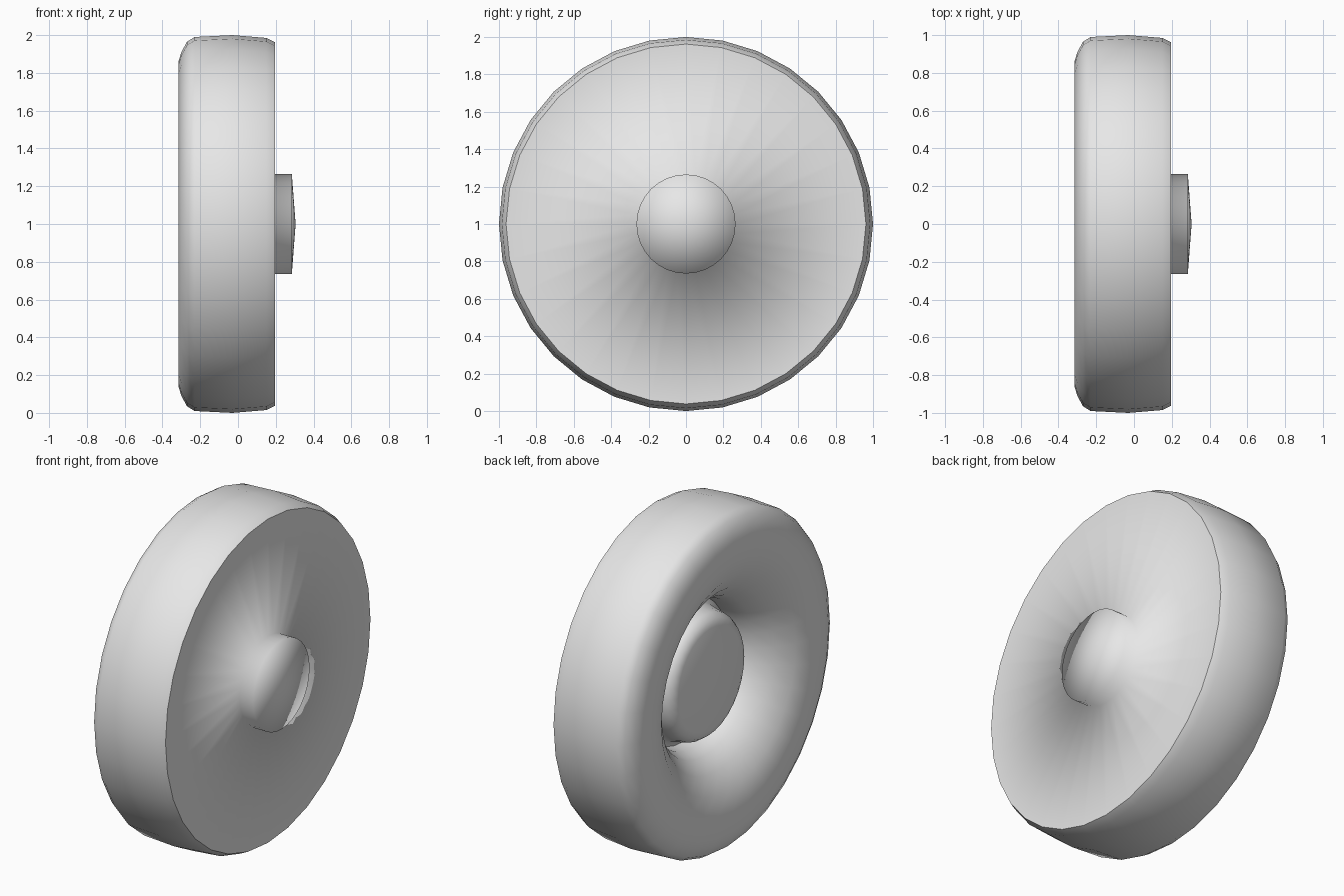
import bpy, bmesh, math

cube = bpy.data.objects.get("Cube")
if cube:
    bpy.data.objects.remove(cube, do_unlink=True)

SIDES = 32

grey = bpy.data.materials.new("light_grey")
grey.use_nodes = True
colour = (0.8, 0.8, 0.8, 1)
grey.diffuse_color = colour
grey.node_tree.nodes["Principled BSDF"].inputs["Base Color"].default_value = colour


def lathe(name, profile):
    """Turn a profile of (x, radius) points around the axle, which runs along x."""
    bm = bmesh.new()
    rings = []
    for x, r in profile:
        if r == 0:
            rings.append([bm.verts.new((x, 0, 0))] * SIDES)
        else:
            angles = [2 * math.pi * i / SIDES for i in range(SIDES)]
            rings.append([bm.verts.new((x, r * math.sin(a), r * math.cos(a))) for a in angles])
    for a, b in zip(rings, rings[1:]):
        for i in range(SIDES):
            j = (i + 1) % SIDES
            corners = list(dict.fromkeys((a[i], a[j], b[j], b[i])))
            bm.faces.new(corners).smooth = True
    bmesh.ops.recalc_face_normals(bm, faces=bm.faces)
    mesh = bpy.data.meshes.new(name)
    bm.to_mesh(mesh)
    bm.free()
    mesh.materials.append(grey)
    obj = bpy.data.objects.new(name, mesh)
    obj.location.z = 1
    bpy.context.collection.objects.link(obj)
    return obj


# Tyre: rounded tread, bulging sidewall and the bowl around the hub
lathe("tyre", [
    (0.197, 0.962), (0.15, 0.985), (-0.03, 1.0), (-0.23, 0.99), (-0.27, 0.965),
    (-0.3, 0.91), (-0.315, 0.86), (-0.315, 0.74), (-0.28, 0.63), (-0.21, 0.53),
    (-0.13, 0.46), (-0.06, 0.43), (0.02, 0.42)])

# Inner hub: rounded plug sunk inside the bowl
lathe("sunken_hub", [
    (0.02, 0.42), (0.0, 0.39), (-0.06, 0.375), (-0.11, 0.365), (-0.145, 0.34),
    (-0.16, 0.3), (-0.16, 0)])

# Flat side plate with a stubby axle boss, shaded as one smooth surface
lathe("side_plate_and_boss", [
    (0.197, 0.962), (0.197, 0.265), (0.285, 0.265), (0.305, 0)])
